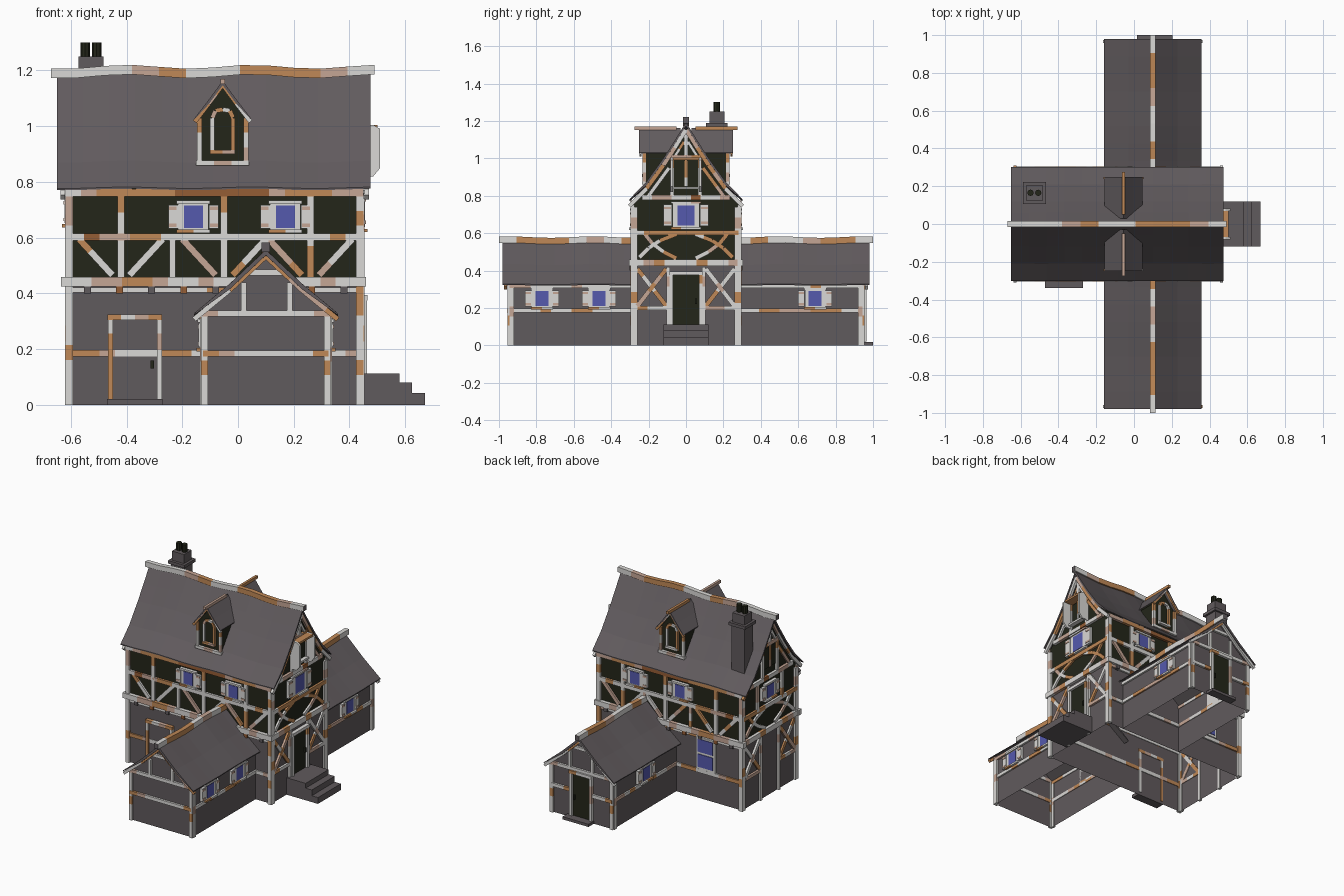
import bpy, bmesh, math, random
from mathutils import Vector

if "Cube" in bpy.data.objects:
    bpy.data.objects.remove(bpy.data.objects["Cube"])

random.seed(11)
COLOURS = [("slate_roof", (.120, .105, .112)), ("stone_wall", (.118, .103, .109)),
           ("dark_infill", (.017, .019, .010)), ("pale_timber", (.70, .69, .67)),
           ("orange_timber", (.53, .25, .095)), ("tan_timber", (.56, .38, .30)),
           ("brown_timber", (.30, .11, .035)), ("blue_glass", (.09, .10, .42))]
MATS = []
for n, c in COLOURS:
    m = bpy.data.materials.new(n)
    m.diffuse_color = (*c, 1)
    m.use_nodes = True
    m.node_tree.nodes["Principled BSDF"].inputs["Base Color"].default_value = m.diffuse_color
    MATS.append(m)
ROOF, WALL, DARK, PALE, ORANGE, TAN, BROWN, BLUE = range(8)
CODE = {"P": PALE, "O": ORANGE, "T": TAN, "B": BROWN}


def finish(name, bm):
    bmesh.ops.recalc_face_normals(bm, faces=bm.faces)
    me = bpy.data.meshes.new(name)
    bm.to_mesh(me)
    bm.free()
    for m in MATS:
        me.materials.append(m)
    bpy.context.collection.objects.link(bpy.data.objects.new(name, me))


def loft(bm, rings, col=None, skip=(), capcol=None):
    """Skin a row of rings; col None: random timber patches, string: patches in order."""
    vs = [[bm.verts.new(p) for p in r] for r in rings]
    n, c, last = len(rings[0]), col, len(rings)-2
    for k, (a, b) in enumerate(zip(vs, vs[1:])):
        if col is None and (k == 0 or random.random() < .55):
            c = random.choices([PALE, ORANGE, TAN], [5.4, 2.7, 1.9])[0]
        elif isinstance(col, str):
            c = CODE[col[k*len(col)//(last+1)]]
        for j in range(n):
            if j not in skip:
                bm.faces.new((a[j], a[(j+1) % n], b[(j+1) % n], b[j])).material_index = c
        for cap, r in ((k == 0, a), (k == last, b)):
            if cap:
                bm.faces.new(r).material_index = c if capcol is None else capcol


def prism(bm, fr, pts, d0, d1, col, skip=()):
    loft(bm, [[fr(u, v, d) for u, v in pts] for d in (d0, d1)], col, skip)


def block(bm, fr, u0, u1, v0, v1, d0, d1, col, skip=()):
    prism(bm, fr, [(u0, v0), (u1, v0), (u1, v1), (u0, v1)], d0, d1, col, skip)


def beam(bm, fr, a, b, w=.026, d1=.014, d0=-.004, col=None):
    a, b = Vector(a), Vector(b)
    t = (b-a).normalized()
    s = Vector((-t.y, t.x)) * w/2
    n = max(1, round((b-a).length/.055))
    rings = []
    for i in range(n+1):
        c = a.lerp(b, i/n)
        p, q = c+s, c-s
        rings.append([fr(p.x, p.y, d0), fr(p.x, p.y, d1), fr(q.x, q.y, d1), fr(q.x, q.y, d0)])
    loft(bm, rings, col)


def window(bm, fr, u, v, k=1):
    block(bm, fr, u-.055*k, u+.055*k, v-.053*k, v+.053*k, 0, .012, PALE)
    block(bm, fr, u-.034*k, u+.034*k, v-.04*k, v+.04*k, .012, .015, BLUE)
    for s in (-1, 1):
        block(bm, fr, *sorted((u+s*.056*k, u+s*.09*k)), v-.043*k, v+.043*k, 0, .016, PALE)
        for z in (-.03, .03):
            block(bm, fr, *sorted((u+s*.06*k, u+s*.088*k)), v+z*k-.006, v+z*k+.006, .016, .019, TAN)
    beam(bm, fr, (u-.06*k, v+.052*k), (u+.06*k, v+.052*k), .012, .02, col="PPT")
    beam(bm, fr, (u-.06*k, v-.052*k), (u+.06*k, v-.052*k), .012, .024, col="OPP")


def door(bm, fr, u, v0, v1, w, col, cols=(None, None, None)):
    block(bm, fr, u-w, u+w, v0, v1, 0, .008, col)
    for s, c in ((-1, cols[0]), (1, cols[1])):
        beam(bm, fr, (u+s*(w+.008), v0), (u+s*(w+.008), v1), .018, .022, col=c)
    beam(bm, fr, (u-w-.018, v1), (u+w+.018, v1), .02, .025, col=cols[2])
    block(bm, fr, u+w*.7, u+w*.85, v0+.11, v0+.14, .008, .02, DARK)


def wave(d):
    return .007*math.cos(14*(d-.05))


def roof(name, fr, half, d0, d1, thick=.02, amp=1., ridge=None, cols=None):
    """Bent roof sheet with an optional wavy ridge beam from ridge[0] to ridge[1]."""
    bm = bmesh.new()
    far = half[-1][0]
    full = [(-u, v) for u, v in reversed(half)] + half[1:]
    ring = full + [(u, v-thick*(.3 if abs(u) == far else 1)) for u, v in reversed(full)]
    n = max(2, round((d1-d0)/.09))
    ds = [d0+(d1-d0)*i/n for i in range(n+1)]
    loft(bm, [[fr(u*(1+.4*amp*wave(d+.1)), v+amp*wave(d)*(1-.6*abs(u)/far), d)
               for u, v in ring] for d in ds], ROOF)
    finish(name, bm)
    if ridge:
        bm, z = bmesh.new(), half[0][1]
        ds = [ridge[0]+(ridge[1]-ridge[0])*i/n for i in range(n+1)]
        loft(bm, [[fr(u, z+v+amp*wave(d), d) for u, v in
                   ((-.015, -.008), (.015, -.008), (.015, .026), (-.015, .026))] for d in ds],
             cols, capcol=ROOF)
        finish(name+"_ridge_beam", bm)


def barge(bm, fr, c, half, d0, d1, w=.022, drop=.034):
    for s in (-1, 1):
        for (u0, v0), (u1, v1) in zip(half, half[1:]):
            beam(bm, fr, (c+s*u0, v0-drop), (c+s*u1, v1-drop), w, d1, d0)


# wall frames: (along wall, height, outward) to world
FRONT = lambda u, v, d: Vector((u, -.28-d, v))
BACK = lambda u, v, d: Vector((u, .28+d, v))
RIGHT = lambda u, v, d: Vector((.44+d, u, v))
LEFT = lambda u, v, d: Vector((-.607-d, u, v))
ALONG_X = lambda u, v, d: Vector((d, u, v))
PLAN = lambda u, v, d: Vector((u, v, d))

# main house body
MAIN = [(0, 1.187), (.06, 1.09), (.12, .997), (.21, .873), (.302, .779)]
bm = bmesh.new()
block(bm, ALONG_X, -.28, .28, 0, .44, -.607, .44, WALL, skip=(0,))
finish("main_lower_walls", bm)
bm = bmesh.new()
gable = [(-.28, .44), (.28, .44), (.28, .77), (.21, .845), (.12, .968), (0, 1.16),
         (-.12, .968), (-.21, .845), (-.28, .77)]
prism(bm, ALONG_X, gable, -.607, .44, DARK)
finish("main_upper_walls", bm)
roof("main_roof", ALONG_X, MAIN, -.65, .475, ridge=(-.67, .49), cols="PPPTOPPOOOTP")

# timber framing of the long walls
for name, fr in (("front", FRONT), ("back", BACK)):
    bm = bmesh.new()
    for u in (-.605, .437):
        beam(bm, fr, (u, 0), (u, .75), .026, .016, col="PPPOPPPPPPPPTTO" if u < 0 else "PPOPPPOOPPPPOPP")
    beam(bm, fr, (-.607, .185), (.44, .185), .024, .01, col="OOTPPPOOPPPTPPPPPOPTO")
    beam(bm, fr, (-.607, .413), (.44, .413), .018, .012)
    beam(bm, fr, (-.635, .442), (.46, .442), .034, .025, col="PPTTOOTPPTPPOOPPPTPP")
    beam(bm, fr, (-.607, .602), (.44, .602), .026, col="PBTTOOPPPPPPPPPPPOP")
    beam(bm, fr, (-.62, .761), (.45, .761), .026, .018, .0, col="PTOOOOOBBBBBBBTOOOTTT")
    for u in (-.42, -.05, .26):
        beam(bm, fr, (u, .45), (u, .75), .026, col="PPPPO" if u < 0 else "OOPPP")
        for s in (-1, 1):
            beam(bm, fr, (u+s*.03, .465), (u+s*.15, .595), .024, .012)
    for u in (-.235, .1):
        beam(bm, fr, (u, .45), (u, .6), .02)
    for i in range(9):
        u = -.54+i*.115
        block(bm, fr, u-.012, u+.012, .40, .425, 0, .022, BROWN if i % 2 else WALL)
    finish(name+"_timbers", bm)
    bm = bmesh.new()
    for u in (-.16, .17):
        window(bm, fr, u, .675)
    finish(name+"_windows", bm)

# front door, step and tall back window
bm = bmesh.new()
door(bm, FRONT, -.37, .02, .315, .08, WALL, ("OOOP", "PPTP", "OPTO"))
block(bm, FRONT, -.47, -.27, 0, .022, 0, .06, WALL)
finish("front_door", bm)
bm = bmesh.new()
block(bm, BACK, -.42, -.28, .2, .41, 0, .015, PALE)
for z in (.215, .315):
    block(bm, BACK, -.405, -.295, z, z+.085, .015, .019, BLUE)
finish("tall_back_window", bm)

# timber framing of the gable ends
for name, fr, k in (("right", RIGHT, 1.33), ("left", LEFT, 1)):
    bm = bmesh.new()
    for s in (-1, 1):
        beam(bm, fr, (s*.277, 0), (s*.277, .74), .034, .013, col="PPPPOPPPPPPTPP")
        beam(bm, fr, (s*.095, 0), (s*.095, .42), .02, col="PPPPTP")
        beam(bm, fr, (s*.26, .21), (s*.105, .41), .024, col="TOTO" if s < 0 else "PTPP")
        beam(bm, fr, (s*.105, .21), (s*.26, .41), .024, .011, col="OPPO" if s < 0 else "OPPP")
        beam(bm, fr, (s*.26, .2), (s*.1, .2), .022)
        arc = [(.25, .47), (.2, .52), (.14, .56), (.05, .595)]
        arc2 = [(.05, .465), (.12, .5), (.18, .545), (.22, .595)]
        for path in (arc, arc2):
            for p, q in zip(path, path[1:]):
                beam(bm, fr, (s*p[0], p[1]), (s*q[0], q[1]), .022, .012)
        if k == 1:
            beam(bm, fr, (s*.13, .6), (s*.13, .79), .022)
        beam(bm, fr, (s*.075, .79), (s*.075, 1.0), .02, col="PPPO")
        beam(bm, fr, (s*.2, .80), (s*.09, .95), .02, .012)
        beam(bm, fr, (s*.06, 1.01), (s*.01, 1.09), .016, .012)
    beam(bm, fr, (-.285, .442), (.285, .442), .034, .02, col="PTOPPPOPPTP")
    beam(bm, fr, (-.28, .602), (.28, .602), .026)
    beam(bm, fr, (-.235, .79), (.235, .79), .026, .018, col="PTTPPBPPTP")
    beam(bm, fr, (-.09, 1.005), (.09, 1.005), .024, col="TO")
    beam(bm, fr, (0, 1.0), (0, 1.13), .02, col="P")
    barge(bm, fr, 0, MAIN, .014, .03)
    finish(name+"_gable_timbers", bm)
    bm = bmesh.new()
    window(bm, fr, 0, .695, k)
    block(bm, fr, -.06, .06, .85, .985, .0, .008, DARK)
    beam(bm, fr, (0, .85), (0, .99), .014)
    finish(name+"_gable_windows", bm)

# open loft hatch on the right gable
bm = bmesh.new()
for s in (-1, 1):
    prism(bm, lambda u, v, d: RIGHT(d, v, u), [(0, .82), (.045, .82), (.07, .85), (.07, .99), (.045, 1.005), (0, 1.005)],
          s*.07, s*.082, PALE)
block(bm, RIGHT, -.07, .07, .992, 1.005, 0, .06, ORANGE)
block(bm, RIGHT, -.07, .07, .835, .848, 0, .03, PALE)
finish("loft_hatch", bm)

# right door and stairs
bm = bmesh.new()
door(bm, RIGHT, 0, .11, .385, .07, DARK, ("PPP", "PPO", "PPP"))
finish("right_door", bm)
bm = bmesh.new()
prism(bm, lambda u, v, d: Vector((u, d, v)), [(.44, 0), (.67, 0), (.67, .042), (.625, .042), (.625, .08),
      (.58, .08), (.58, .112), (.44, .112)], -.12, .12, WALL)
finish("stairs", bm)

# front and back wings
WING = [(0, .553), (.13, .432), (.258, .327)]
for name, s, wins, cols in (("front_wing", -1, (-.77, -.465), "OPTPOOOP"), ("back_wing", 1, (.69,), "POPPTOOP")):
    end = lambda u, v, d, s=s: Vector((u, s*(.943+d), v))
    run = lambda u, v, d, s=s: Vector((.1+u, s*d, v))
    bm = bmesh.new()
    prism(bm, run, [(-.225, 0), (.225, 0), (.225, .33), (.13, .408), (0, .53), (-.13, .408), (-.225, .33)],
          .28, .943, WALL, skip=(0,))
    finish(name+"_walls", bm)
    roof(name+"_roof", run, WING, .24, .98, amp=.6, ridge=(.25, 1.0), cols=cols)
    bm = bmesh.new()
    for u in (-.12, .32):
        beam(bm, end, (u, 0), (u, .32), .024, .012, col="PPOPPP")
    beam(bm, end, (-.13, .328), (.33, .328), .022, col="TPPPPPPT")
    for u in (.02, .185):
        beam(bm, end, (u, .33), (u, .44), .02, col="P")
    beam(bm, end, (.04, .475), (.16, .475), .02, col="P")
    barge(bm, end, .1, WING, .014, .03, .018, .02)
    spans = ((-.125, .325),) if s < 0 else ((-.125, .02), (.18, .325))
    for a, b in spans:
        beam(bm, end, (a, .185), (b, .185), .022, col="OTPPPPPO")
    sides = ((lambda u, v, d: Vector((.325+d, u, v)), wins),
             (lambda u, v, d: Vector((-.125-d, u, v)), (.61*s,)))
    for fr, _ in sides:
        beam(bm, fr, (s*.28, .187), (s*.943, .187), .022, .01)
        beam(bm, fr, (s*.28, .316), (s*.943, .316), .02, .012)
        beam(bm, fr, (s*.932, 0), (s*.932, .31), .024, .012, col="PPTPP")
    finish(name+"_timbers", bm)
    bm = bmesh.new()
    for fr, ws in sides:
        for y in ws:
            window(bm, fr, y, .25)
    if s > 0:
        door(bm, end, .1, .02, .31, .065, DARK, ("PTP", "PPP", "PO"))
        block(bm, end, .015, .205, 0, .018, 0, .057, WALL)
    finish(name+"_openings", bm)

# dormers on both slopes
DORM = [(0, 1.163), (.05, 1.095), (.1, 1.03)]
for name, s in (("front_dormer", -1), ("back_dormer", 1)):
    run = lambda u, v, d, s=s: Vector((-.055+u, s*d, v))
    face = lambda u, v, d, s=s: Vector((-.055+u, s*(.218+d), v))
    bm = bmesh.new()
    prism(bm, run, [(-.085, .86), (.085, .86), (.085, 1.03), (0, 1.14), (-.085, 1.03)], .03, .218, DARK)
    finish(name+"_walls", bm)
    roof(name+"_roof", run, DORM, .03, .25, .016, 0)
    bm = bmesh.new()
    beam(bm, face, (-.095, .868), (.095, .868), .018, .018, col="PTP")
    for q in (-1, 1):
        beam(bm, face, (q*.083, .87), (q*.083, 1.03), .018, col="PPO" if q < 0 else "TPO")
        arch = [(.037, .9), (.037, 1.03), (.026, 1.055), (0, 1.06)]
        for a, b in zip(arch, arch[1:]):
            beam(bm, face, (q*a[0], a[1]), (q*b[0], b[1]), .016, .013)
    beam(bm, face, (-.045, .908), (.045, .908), .014, .018)
    barge(bm, face, 0, DORM, .02, .031, .016, .014)
    top = lambda u, v, d, s=s: Vector((-.055+u, s*v, d))
    beam(bm, top, (0, .05), (0, .275), .016, 1.17, 1.152)
    finish(name+"_timbers", bm)

# chimney with flange and two pots
bm = bmesh.new()
block(bm, PLAN, -.575, -.48, .12, .21, .8, 1.18, WALL)
block(bm, PLAN, -.588, -.467, .107, .222, 1.17, 1.19, WALL)
block(bm, PLAN, -.572, -.483, .125, .205, 1.19, 1.25, WALL)
for x in (-.548, -.507):
    prism(bm, PLAN, [(x+.017*math.cos(a*math.pi/4), .165+.017*math.sin(a*math.pi/4)) for a in range(8)],
          1.24, 1.3, DARK)
finish("chimney", bm)
